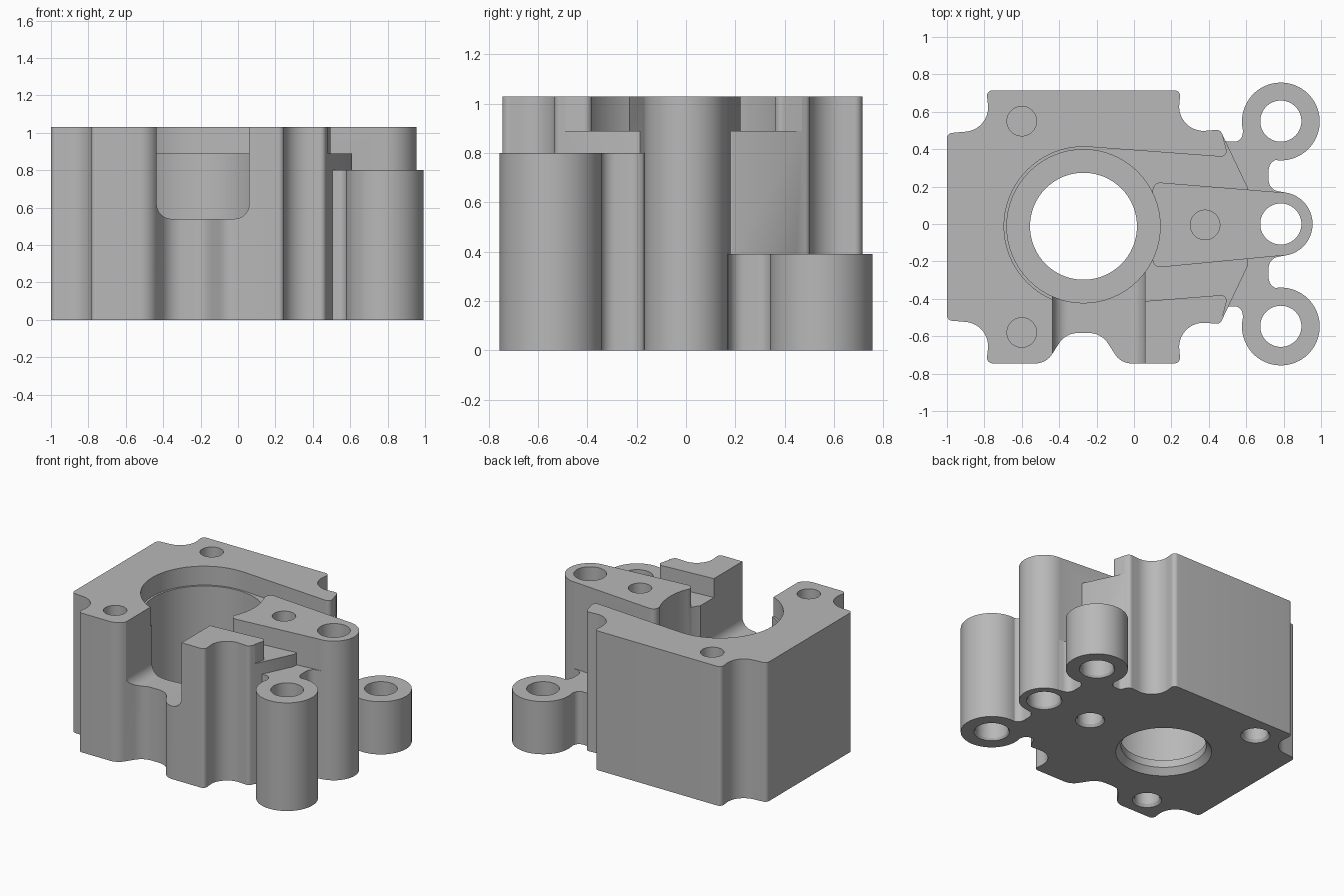
import bpy, bmesh, math
from mathutils import Vector, Matrix

cube = bpy.data.objects.get("Cube")
if cube:
    bpy.data.objects.remove(cube, do_unlink=True)

metal = bpy.data.materials.new("plain_grey")
metal.use_nodes = True
GREY = (0.48, 0.48, 0.48, 1)
metal.diffuse_color = GREY
metal.node_tree.nodes["Principled BSDF"].inputs["Base Color"].default_value = GREY

TOP, SHELF, MID, LOW = 1.03, 0.89, 0.8, 0.39
CX, CY = -0.27, -0.012          # bore centre


def fillet(points, steps=10):
    """Round each (x, y, radius) corner of a closed outline."""
    out = []
    for i, (x, y, r) in enumerate(points):
        p = Vector((x, y))
        a = Vector(points[i - 1][:2]) - p
        b = Vector(points[(i + 1) % len(points)][:2]) - p
        if r == 0:
            out.append(p)
            continue
        half = a.angle(b) / 2
        dist = r / math.tan(half)
        centre = p + (a.normalized() + b.normalized()).normalized() * r / math.sin(half)
        start = p + a.normalized() * dist - centre
        end = p + b.normalized() * dist - centre
        sweep = math.atan2(start.x * end.y - start.y * end.x, start.dot(end))
        for k in range(steps + 1):
            out.append(centre + Matrix.Rotation(sweep * k / steps, 2) @ start)
    return out


def make(name, bm):
    bmesh.ops.recalc_face_normals(bm, faces=bm.faces)
    mesh = bpy.data.meshes.new(name)
    bm.to_mesh(mesh)
    bm.free()
    mesh.materials.append(metal)
    obj = bpy.data.objects.new(name, mesh)
    bpy.context.collection.objects.link(obj)
    return obj


def prism(name, points, z0, z1):
    bm = bmesh.new()
    face = bm.faces.new([bm.verts.new((p.x, p.y, z0)) for p in fillet(points)])
    top = bmesh.ops.extrude_face_region(bm, geom=[face])["geom"]
    bmesh.ops.translate(bm, vec=(0, 0, z1 - z0),
                        verts=[v for v in top if isinstance(v, bmesh.types.BMVert)])
    return make(name, bm)


def cylinder(name, x, y, r, z0, z1, r_top=None):
    bm = bmesh.new()
    bmesh.ops.create_cone(bm, cap_ends=True, segments=64, radius1=r,
                          radius2=r if r_top is None else r_top, depth=z1 - z0,
                          matrix=Matrix.Translation((x, y, (z0 + z1) / 2)))
    return make(name, bm)


def combine(target, tool, operation):
    mod = target.modifiers.new("join", "BOOLEAN")
    mod.operation, mod.solver, mod.object = operation, "EXACT", tool
    bpy.context.view_layer.objects.active = target
    bpy.ops.object.modifier_apply(modifier=mod.name)
    bpy.data.objects.remove(tool, do_unlink=True)


def cut(tool):
    combine(housing, tool, "DIFFERENCE")


def add(tool):
    combine(housing, tool, "UNION")


# Main block: scalloped corners, slanted right side, front hollow
back = [(0.61, 0.19, 0), (0.46, 0.505, 0.03), (0.225, 0.485, 0.13), (0.25, 0.715, 0.03),
        (-0.79, 0.715, 0.03), (-0.765, 0.505, 0.13), (-1, 0.485, 0.03)]
front = [(x, -0.03 - y, r) for x, y, r in reversed(back)]
hollow = [(-0.47, -0.745, 0.1), (-0.365, -0.583, 0.12),
          (-0.175, -0.583, 0.12), (-0.07, -0.745, 0.1)]
middle = front.index(next(p for p in front if p[0] == 0.25))
housing = prism("housing", back + front[:middle] + hollow + front[middle:], 0, TOP)

# Shallow pocket either side of the arm
cut(cylinder("pocket_round", CX, CY, 0.425, SHELF, 1.2))
side = [(0.505, 0.357, 0.03), (0.475, 0.47, 0), (0.8, 0.47, 0)]
cut(prism("pocket", [(CX + 0.032, CY + 0.424, 0)] + side
          + [(x, -y - 0.02, r) for x, y, r in reversed(side)]
          + [(CX + 0.032, CY - 0.424, 0)], SHELF, 1.2))

# Central arm with its end boss
add(prism("arm", [(0.10, -0.235, 0.04), (0.80, -0.168, 0), (0.80, 0.168, 0),
                  (0.10, 0.225, 0.04)], 0, TOP))
add(cylinder("arm_boss", 0.785, 0, 0.17, 0, TOP))

# Side bosses and the webs that tie them to the block
for label, sign, height in (("back", 1, LOW), ("front", -1, MID)):
    web = [(0.40, 0.05, 0), (0.785, 0.05, 0), (0.80, 0.17, 0), (0.72, 0.185, 0.06),
           (0.72, 0.34, 0.06), (0.80, 0.35, 0), (0.80, 0.55, 0), (0.59, 0.55, 0),
           (0.575, 0.44, 0.045), (0.49, 0.44, 0.03), (0.46, 0.49, 0), (0.40, 0.48, 0)]
    add(prism(label + "_web", [(x, sign * y, r) for x, y, r in web], 0, height))
    add(cylinder(label + "_boss", 0.785, sign * 0.548, 0.208, 0, height))

# Stepped bore with a chamfered opening underneath
cut(cylinder("bore", CX, CY, 0.41, 0.1, 1.2))
cut(cylinder("bore_exit", CX, CY, 0.286, -0.1, 0.3))
cut(cylinder("bore_chamfer", CX, CY, 0.33, -0.01, 0.045, 0.286))

# Front opening with rounded lower corners
slot = prism("front_slot", [(-0.435, 0.54, 0.08), (0.06, 0.54, 0.08),
                            (0.06, 1.2, 0), (-0.435, 1.2, 0)], 0.2, 1)
slot.data.transform(Matrix.Rotation(math.radians(90), 4, "X"))
cut(slot)

# Through holes in the bosses, blind holes from both faces of the block
for y in (0.55, 0, -0.547):
    cut(cylinder("boss_hole", 0.785, y, 0.11, -0.1, 1.2))
    cut(cylinder("boss_hole_chamfer", 0.785, y, 0.125, -0.01, 0.015, 0.11))
for x, y in ((-0.6, 0.55), (-0.6, -0.58), (0.38, -0.005)):
    cut(cylinder("top_hole", x, y, 0.079, 0.7, 1.2))
    cut(cylinder("bottom_hole", x, y, 0.085, -0.1, 0.3))
    cut(cylinder("bottom_hole_chamfer", x, y, 0.105, -0.01, 0.02, 0.085))

# Smooth curved walls, keep machined edges sharp
bpy.ops.object.select_all(action="DESELECT")
housing.select_set(True)
bpy.context.view_layer.objects.active = housing
bpy.ops.object.shade_smooth_by_angle(angle=math.radians(30))
